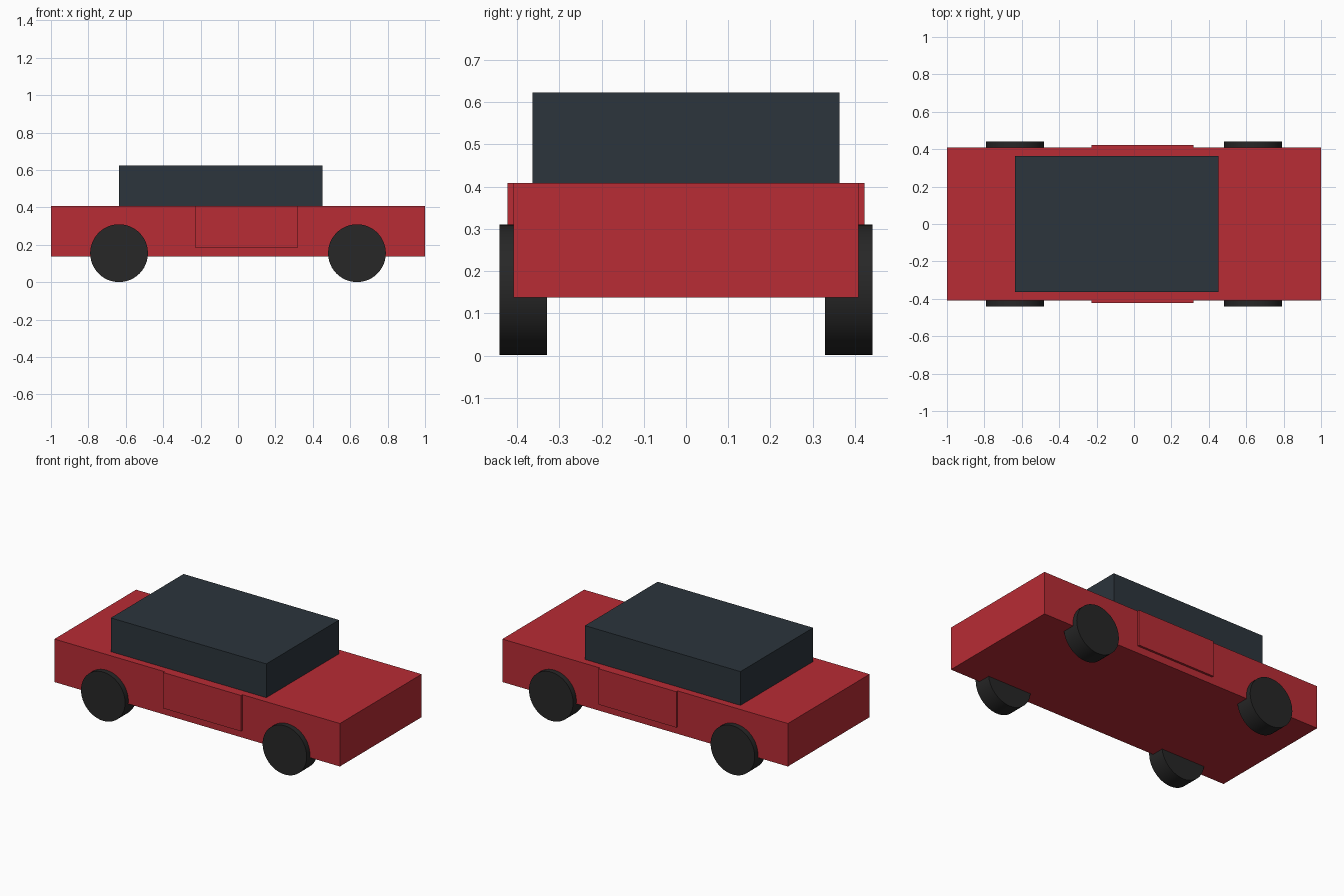
import bpy
import math

if "Cube" in bpy.data.objects:
    bpy.data.objects.remove(bpy.data.objects["Cube"])


def material(name, rgb):
    mat = bpy.data.materials.new(name)
    mat.diffuse_color = (*rgb, 1)
    mat.use_nodes = True
    mat.node_tree.nodes["Principled BSDF"].inputs["Base Color"].default_value = mat.diffuse_color
    return mat


red = material("red_paint", (0.48, 0.025, 0.035))
glass = material("dark_glass", (0.025, 0.035, 0.045))
rubber = material("black_rubber", (0.02, 0.02, 0.02))


def box(name, lo, hi, mat):
    center = [(a + b) / 2 for a, b in zip(lo, hi)]
    bpy.ops.mesh.primitive_cube_add(size=1, location=center)
    ob = bpy.context.object
    ob.name = name
    ob.scale = [b - a for a, b in zip(lo, hi)]
    bpy.ops.object.transform_apply(location=False, rotation=False, scale=True)
    ob.data.materials.append(mat)
    return ob


# Main body slab and cabin
box("body", (-1, -0.409, 0.137), (1, 0.409, 0.409), red)
box("cabin", (-0.636, -0.3635, 0.409), (0.453, 0.3635, 0.623), glass)

for side, sign in (("right", -1), ("left", 1)):
    # Door panel standing slightly proud of the body side
    y = sorted((sign * 0.395, sign * 0.4225))
    box(f"{side}_door", (-0.228, y[0], 0.182), (0.317, y[1], 0.409), red)

    # Wheels, partly sunk into the body
    for end, x in (("rear", -0.636), ("front", 0.636)):
        bpy.ops.mesh.primitive_cylinder_add(
            vertices=48, radius=0.1545, depth=0.112,
            location=(x, sign * 0.3855, 0.1555), rotation=(math.pi / 2, 0, 0))
        wheel = bpy.context.object
        wheel.name = f"{end}_{side}_wheel"
        wheel.data.materials.append(rubber)
        bpy.ops.object.shade_smooth_by_angle(angle=math.radians(30))
